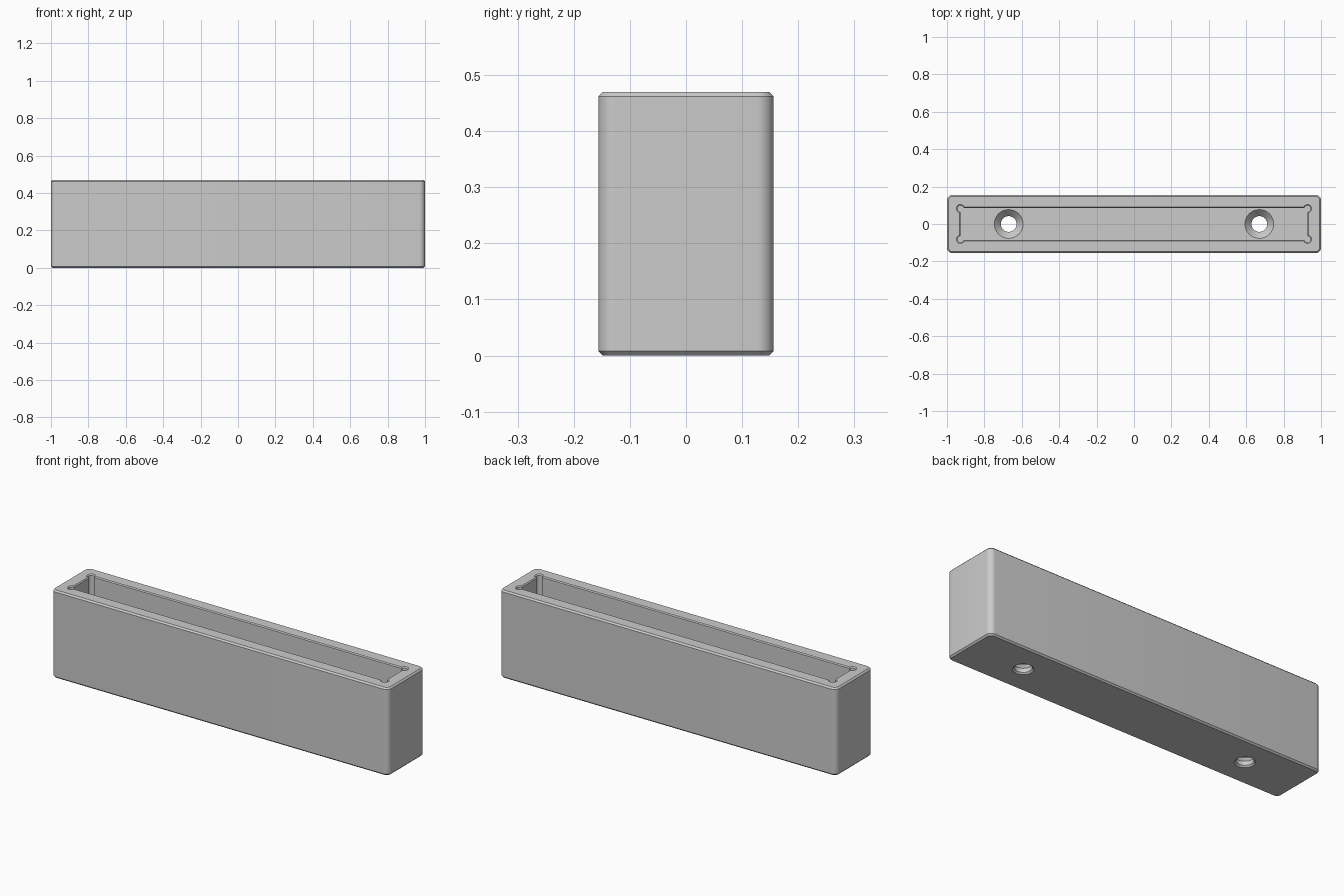
import bpy, bmesh, math

cube = bpy.data.objects.get("Cube")
if cube:
    bpy.data.objects.remove(cube, do_unlink=True)

grey = bpy.data.materials.new("plain grey")
grey.use_nodes = True
grey.diffuse_color = (0.6, 0.6, 0.6, 1)
grey.node_tree.nodes["Principled BSDF"].inputs["Base Color"].default_value = grey.diffuse_color


def outline(hx, hy, r, segs):
    """Rounded rectangle; a circle when hx = hy = r."""
    pts = []
    for q, (sx, sy) in enumerate([(1, 1), (-1, 1), (-1, -1), (1, -1)]):
        for i in range(segs + 1):
            a = (q + i / segs) * math.pi / 2
            p = (sx * (hx - r) + r * math.cos(a), sy * (hy - r) + r * math.sin(a))
            if not pts or math.dist(p, pts[-1]) > 1e-5:
                pts.append(p)
    if math.dist(pts[0], pts[-1]) < 1e-5:
        pts.pop()
    return pts


def loft(name, hx, hy, r, levels, at=(0, 0), segs=8):
    """Closed solid through (height, outward offset) levels."""
    bm = bmesh.new()
    rings = [[bm.verts.new((x + at[0], y + at[1], z))
              for x, y in outline(hx + o, hy + o, r + o, segs)] for z, o in levels]
    for low, high in zip(rings, rings[1:]):
        for i in range(len(low)):
            j = (i + 1) % len(low)
            bm.faces.new((low[i], low[j], high[j], high[i]))
    bm.faces.new(rings[0][::-1])
    bm.faces.new(rings[-1])
    mesh = bpy.data.meshes.new(name)
    bm.to_mesh(mesh)
    bm.free()
    mesh.materials.append(grey)
    obj = bpy.data.objects.new(name, mesh)
    bpy.context.collection.objects.link(obj)
    return obj


H, FLOOR, C = 0.47, 0.07, 0.008

# Outer shell with chamfered top and bottom edges
body = loft("tray_body", 1, 0.156, 0.03, [(0, -C), (C, 0), (H - C, 0), (H, -C)])

# Pocket, corner reliefs and countersunk screw holes
rim = [(FLOOR, 0), (H - 0.005, 0), (H + 0.005, 0.01)]
cutters = [loft("pocket_cutter", 0.928, 0.085, 0.012, rim)]
for sx in (-1, 1):
    for sy in (-1, 1):
        cutters.append(loft("corner_relief_cutter", 0.017, 0.017, 0.017, rim,
                            (sx * 0.928, sy * 0.082), 6))
    screw = [(-0.01, 0.018), (C, 0), (0.03, 0), (FLOOR - 0.005, 0.03),
             (FLOOR + 0.005, 0.04), (FLOOR + 0.02, 0.04)]
    cutters.append(loft("screw_hole_cutter", 0.042, 0.042, 0.042, screw, (sx * 0.67, 0)))

for cutter in cutters:
    cutter.hide_render = True
    mod = body.modifiers.new(cutter.name, "BOOLEAN")
    mod.operation, mod.solver, mod.object = "DIFFERENCE", "EXACT", cutter

# Apply the cuts, then remove the helpers
bpy.ops.object.select_all(action="DESELECT")
body.select_set(True)
bpy.context.view_layer.objects.active = body
for mod in list(body.modifiers):
    bpy.ops.object.modifier_apply(modifier=mod.name)
for cutter in cutters:
    bpy.data.objects.remove(cutter, do_unlink=True)
bpy.ops.object.shade_smooth_by_angle(angle=math.radians(30))
